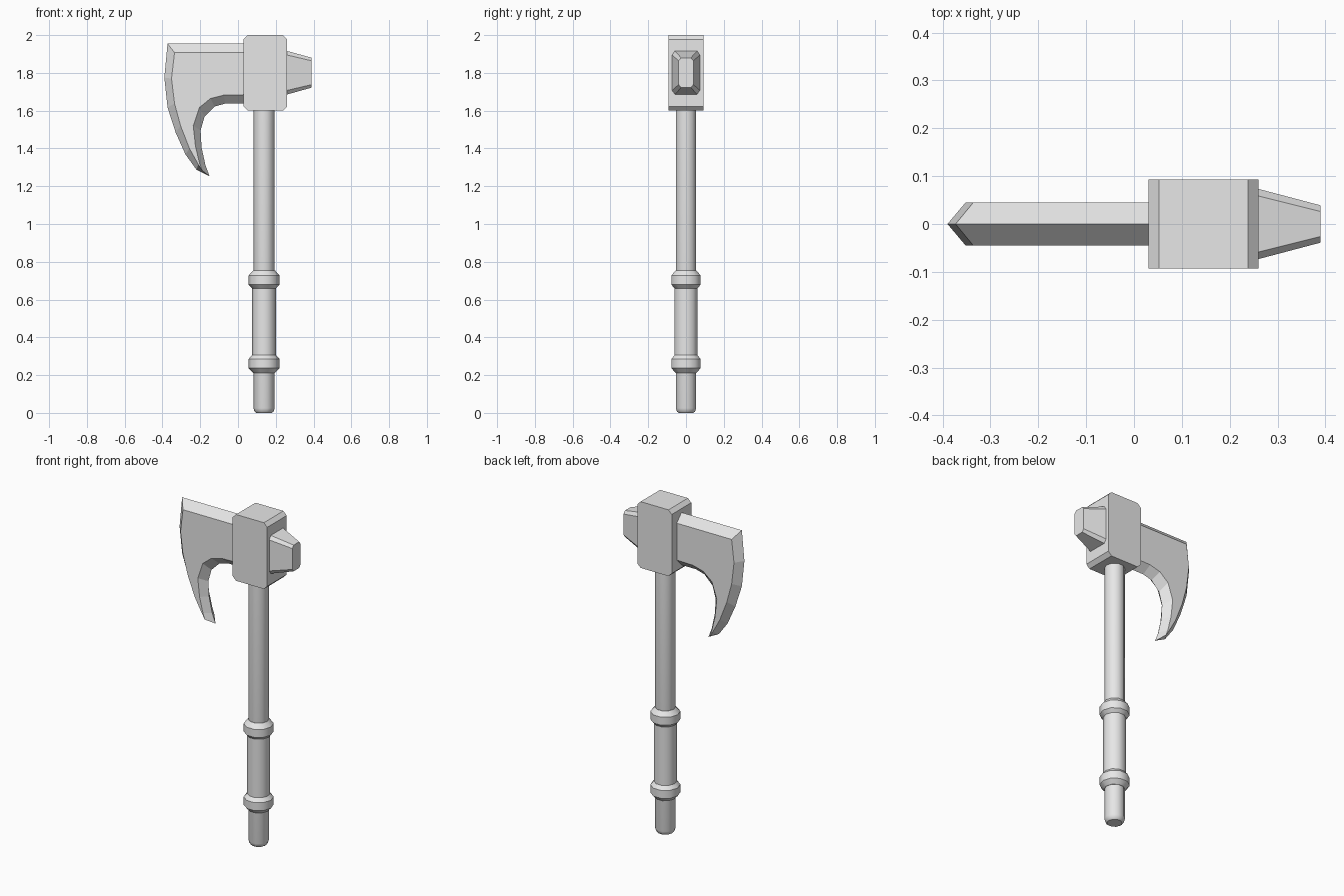
import bpy, bmesh, math

cube = bpy.data.objects.get("Cube")
if cube:
    bpy.data.objects.remove(cube, do_unlink=True)

GREY = (0.8, 0.8, 0.8, 1)
mat = bpy.data.materials.new("light_grey")
mat.use_nodes = True
mat.diffuse_color = GREY
mat.node_tree.nodes["Principled BSDF"].inputs["Base Color"].default_value = GREY

SHAFT_X = 0.138
SIDES = 10


def make(name, rings, cap=True, closed=False, smooth=False):
    """Skin a list of equal-length point rings into one object."""
    bm = bmesh.new()
    loops = [[bm.verts.new(p) for p in ring] for ring in rings]
    pairs = list(zip(loops, loops[1:]))
    for a, b in pairs:
        n = len(a)
        for i in range(n):
            j = (i + 1) % n
            bm.faces.new((a[i], a[j], b[j], b[i]))
    if cap:
        bm.faces.new(loops[0][::-1])
        bm.faces.new(loops[-1])
    bmesh.ops.recalc_face_normals(bm, faces=bm.faces)
    mesh = bpy.data.meshes.new(name)
    bm.to_mesh(mesh)
    bm.free()
    mesh.materials.append(mat)
    obj = bpy.data.objects.new(name, mesh)
    bpy.context.collection.objects.link(obj)
    if smooth:
        bpy.ops.object.select_all(action="DESELECT")
        obj.select_set(True)
        bpy.context.view_layer.objects.active = obj
        bpy.ops.object.shade_smooth_by_angle(angle=math.radians(40))
    return obj


def turned(name, profile):
    """Turn a (radius, height) profile around the shaft axis."""
    angles = [math.tau * i / SIDES for i in range(SIDES)]
    rings = [[(SHAFT_X + r * math.cos(a), r * math.sin(a), z) for a in angles]
             for r, z in profile]
    return make(name, rings, smooth=True)


def octagon(w, h, c, d):
    """Rectangle of half sizes w, h with corners cut by c and d."""
    return [(w - c, h), (w, h - d), (w, d - h), (w - c, -h),
            (c - w, -h), (-w, d - h), (-w, h - d), (c - w, h)]


# Shaft, grip and the two collars
turned("shaft", [(0.042, 0), (0.051, 0.008), (0.056, 0.025), (0.056, 1.65)])
turned("grip", [(0.063, 0.25), (0.063, 0.7)])
for name, z in (("lower_collar", 0.212), ("upper_collar", 0.654)):
    turned(name, [(0.058, z), (0.082, z + 0.025), (0.082, z + 0.073), (0.058, z + 0.1)])

# Head block with cut corners
outline = octagon(0.115, 0.2, 0.022, 0.022)
make("head_block", [[(0.145 + x, y, 1.8 + z) for x, z in outline] for y in (-0.093, 0.093)])

# Tapered hammer behind the block
make("hammer", [[(x, y, 1.801 + z) for y, z in octagon(w, h, c, d)]
                for x, w, h, c, d in ((0.25, 0.076, 0.118, 0.015, 0.022),
                                      (0.39, 0.039, 0.079, 0.013, 0.016))])

# Bearded blade: sharp rim at the middle, flat cheeks on both sides
rim = [(0.06, 1.955), (-0.373, 1.955), (-0.39, 1.775), (-0.373, 1.617), (-0.33, 1.484),
       (-0.278, 1.368), (-0.22, 1.288), (-0.15, 1.252), (-0.172, 1.31), (-0.193, 1.405),
       (-0.198, 1.495), (-0.177, 1.569), (-0.124, 1.622), (-0.066, 1.638), (0.06, 1.638)]
cheek = [(0.06, 1.907), (-0.336, 1.907), (-0.352, 1.77), (-0.336, 1.638), (-0.304, 1.52),
         (-0.257, 1.4), (-0.21, 1.315), (-0.19, 1.283), (-0.203, 1.32), (-0.225, 1.41),
         (-0.237, 1.52), (-0.204, 1.617), (-0.146, 1.664), (-0.077, 1.682), (0.06, 1.685)]
make("blade", [[(x, y, z) for x, z in line]
               for line, y in ((cheek, -0.045), (rim, 0), (cheek, 0.045))])
